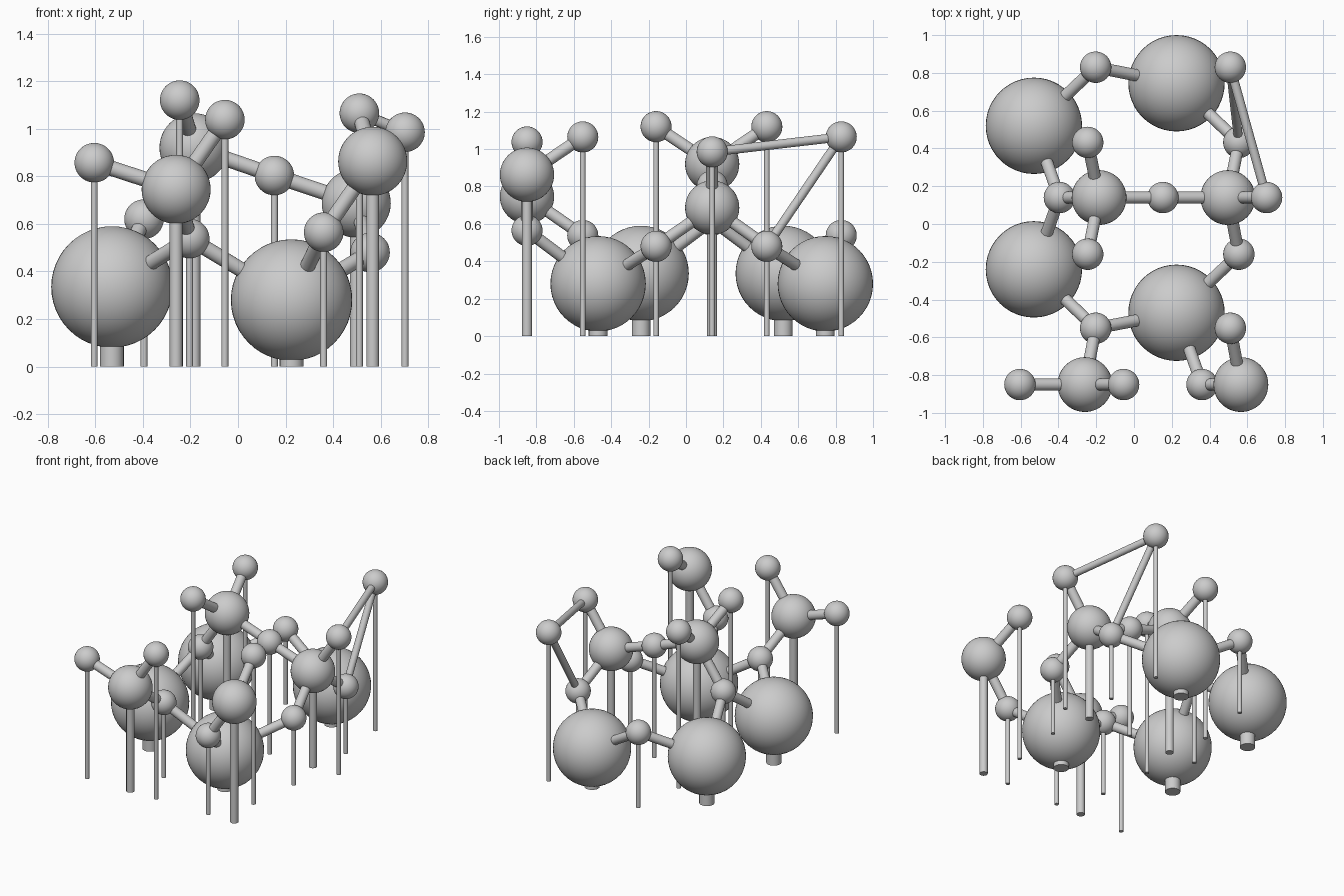
import bpy
import math
from mathutils import Vector

cube = bpy.data.objects.get("Cube")
if cube:
    bpy.data.objects.remove(cube, do_unlink=True)

# One plain grey for the whole model
grey = bpy.data.materials.new("plain grey")
grey.use_nodes = True
colour = (0.6, 0.6, 0.6, 1)
grey.diffuse_color = colour
grey.node_tree.nodes["Principled BSDF"].inputs["Base Color"].default_value = colour


def finish(name):
    obj = bpy.context.object
    obj.name = name
    obj.data.materials.append(grey)
    bpy.ops.object.shade_smooth_by_angle(angle=math.radians(40))
    return obj


def ball(name, centre, radius):
    bpy.ops.mesh.primitive_uv_sphere_add(
        segments=48, ring_count=24, radius=radius, location=centre)
    return finish(name)


def rod(name, start, end, radius):
    start, end = Vector(start), Vector(end)
    axis = end - start
    bpy.ops.mesh.primitive_cylinder_add(
        vertices=24, radius=radius, depth=axis.length, location=(start + end) / 2)
    obj = finish(name)
    obj.rotation_euler = axis.to_track_quat("Z", "Y").to_euler()
    return obj


# Radius of the ball and of its support post, per size
SIZES = {"large": (0.255, 0.05), "medium": (0.145, 0.027), "small": (0.083, 0.0145)}

# Ball centres
BALLS = {
    "large_back_right": (-0.53, 0.52, 0.335),
    "large_back_left": (0.225, 0.745, 0.28),
    "large_front_right": (-0.53, -0.24, 0.335),
    "large_front_left": (0.225, -0.47, 0.28),
    "medium_top": (-0.185, 0.14, 0.92),
    "medium_left": (0.497, 0.14, 0.687),
    "medium_front_right": (-0.26, -0.85, 0.745),
    "medium_front_left": (0.566, -0.85, 0.863),
    "small_back_bridge": (-0.203, 0.83, 0.538),
    "small_back_peak": (0.51, 0.83, 1.065),
    "small_left_back_link": (0.555, 0.432, 0.48),
    "small_top_back": (-0.245, 0.432, 1.12),
    "small_right_link": (-0.395, 0.14, 0.62),
    "small_centre_link": (0.153, 0.14, 0.803),
    "small_left_peak": (0.702, 0.14, 0.985),
    "small_top_front": (-0.245, -0.16, 1.12),
    "small_left_front_link": (0.555, -0.16, 0.48),
    "small_front_bridge": (-0.203, -0.552, 0.538),
    "small_front_peak": (0.51, -0.552, 1.065),
    "small_right_tip": (-0.604, -0.85, 0.857),
    "small_front_tip": (-0.055, -0.85, 1.038),
    "small_front_link": (0.36, -0.85, 0.565),
}

# Each ball with the balls it is bonded to
BONDS = {
    "small_back_bridge": ["large_back_right", "large_back_left"],
    "small_right_link": ["large_back_right", "large_front_right", "medium_top"],
    "medium_top": ["small_top_back", "small_top_front", "small_centre_link"],
    "medium_left": ["small_centre_link", "small_left_back_link",
                    "small_left_front_link", "small_left_peak"],
    "large_back_left": ["small_left_back_link"],
    "large_front_left": ["small_left_front_link", "small_front_link"],
    "small_front_bridge": ["large_front_right", "large_front_left",
                           "medium_front_right"],
    "medium_front_right": ["small_right_tip", "small_front_tip"],
    "medium_front_left": ["small_front_link", "small_front_peak"],
}

# Balls on vertical posts that reach the ground
for name, centre in BALLS.items():
    ball_radius, post_radius = SIZES[name.split("_")[0]]
    ball(name + "_ball", centre, ball_radius)
    rod(name + "_post", (centre[0], centre[1], 0), centre, post_radius)

# Bond rods between balls
for first, others in BONDS.items():
    for second in others:
        rod(first + "_to_" + second + "_rod", BALLS[first], BALLS[second], 0.032)

# Two slimmer braces holding the back peak
for other in ("small_left_peak", "small_left_back_link"):
    rod("brace_to_" + other, BALLS["small_back_peak"], BALLS[other], 0.024)
